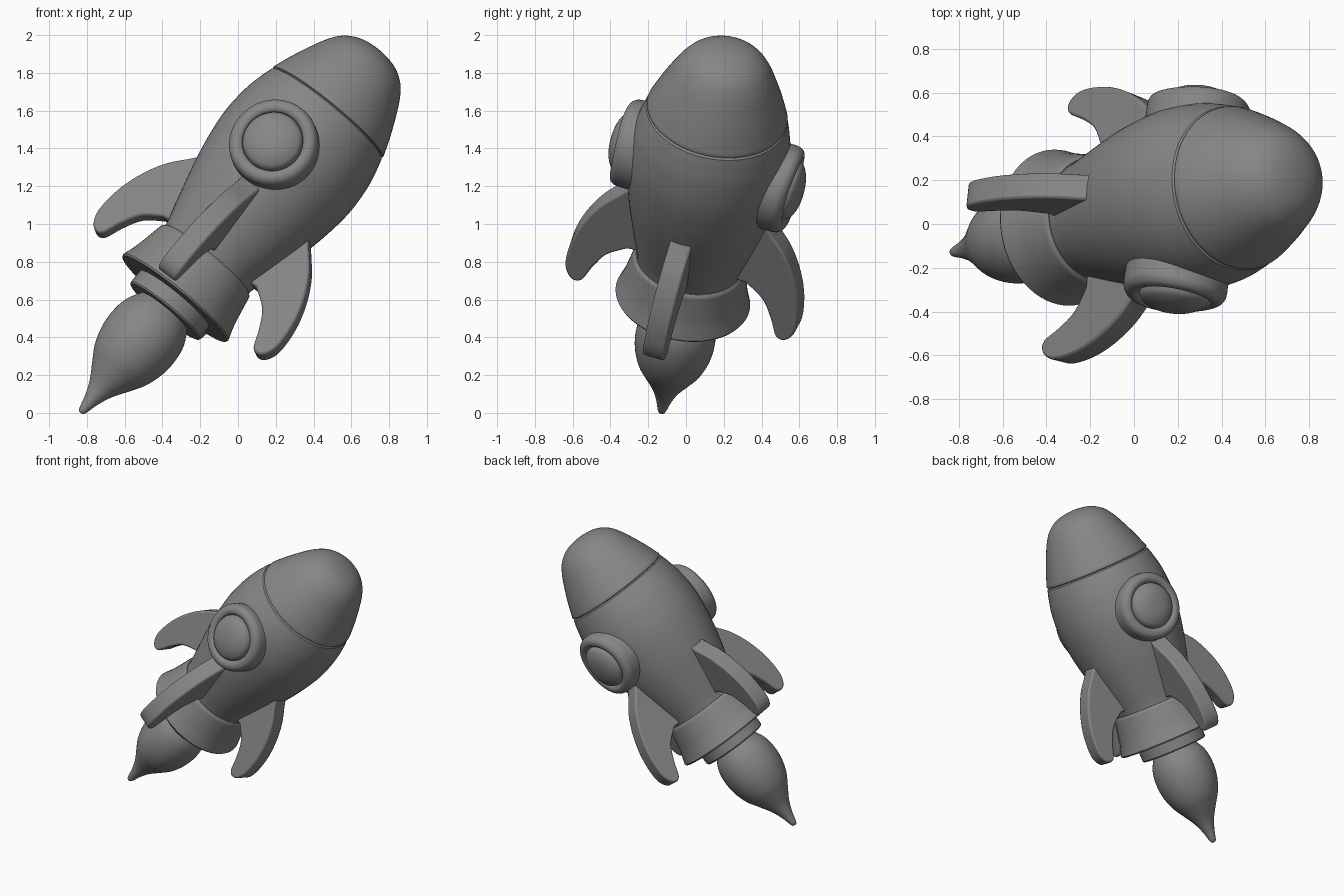
import bpy, bmesh, math
from mathutils import Matrix, Vector

if "Cube" in bpy.data.objects:
    bpy.data.objects.remove(bpy.data.objects["Cube"])

# Tilted rocket frame: local z runs from the flame tip to the nose
axis = Vector((0.63, 0.142, 0.766)).normalized()
front = Vector((0, -1, 0))
v = (front - axis * front.dot(axis)).normalized()
u = v.cross(axis).normalized()
if u.x < 0:
    u = -u
a = math.radians(16)
X = u * math.cos(a) + v * math.sin(a)
Z = axis
Y = Z.cross(X)
FRAME = Matrix((X, Y, Z)).transposed().to_4x4()
FRAME.translation = (-0.833, -0.13, 0.0)

GREY = bpy.data.materials.new("dark_grey")
GREY.diffuse_color = (0.24, 0.24, 0.24, 1)
GREY.use_nodes = True
GREY.node_tree.nodes["Principled BSDF"].inputs["Base Color"].default_value = GREY.diffuse_color


def smooth_path(pts, n=5):
    """Catmull-Rom curve through a few 2D points."""
    p = [Vector(q) for q in pts]
    m = len(p)
    out = []
    for i in range(m - 1):
        p0, p1, p2, p3 = p[max(i - 1, 0)], p[i], p[i + 1], p[min(i + 2, m - 1)]
        for k in range(n):
            t = k / n
            out.append(0.5 * (2 * p1 + (p2 - p0) * t + (2 * p0 - 5 * p1 + 4 * p2 - p3) * t * t
                              + (3 * p1 - p0 - 3 * p2 + p3) * t ** 3))
    out.append(p[-1])
    return out


def finish(name, bm, matrix):
    bmesh.ops.remove_doubles(bm, verts=bm.verts, dist=1e-5)
    bmesh.ops.recalc_face_normals(bm, faces=bm.faces)
    me = bpy.data.meshes.new(name)
    bm.to_mesh(me)
    bm.free()
    me.materials.append(GREY)
    ob = bpy.data.objects.new(name, me)
    bpy.context.collection.objects.link(ob)
    ob.matrix_world = matrix
    bpy.ops.object.select_all(action='DESELECT')
    ob.select_set(True)
    bpy.context.view_layer.objects.active = ob
    bpy.ops.object.shade_smooth_by_angle(angle=math.radians(35))
    return ob


def lathe(name, profile, matrix=FRAME, steps=64, bend=0.0):
    """Spin (radius, height) points around local z; bend wraps the part onto the hull."""
    bm = bmesh.new()
    vs = [bm.verts.new((max(r, 0), 0, h)) for r, h in profile]
    es = [bm.edges.new(e) for e in zip(vs, vs[1:])]
    bmesh.ops.spin(bm, geom=vs + es, cent=(0, 0, 0), axis=(0, 0, 1),
                   angle=math.tau, steps=steps, use_duplicate=False)
    bmesh.ops.remove_doubles(bm, verts=bm.verts, dist=1e-5)
    for p in bm.verts:
        p.co.z -= bend * (p.co.x ** 2 + 0.4 * p.co.y ** 2)
    return finish(name, bm, matrix)


# Hull, nose cap, flared collar, nozzle and flame
lathe("hull", [(0, 1.0)] + smooth_path(
    [(0.275, 1.0), (0.29, 1.09), (0.325, 1.22), (0.38, 1.43), (0.412, 1.6), (0.426, 1.75),
     (0.417, 1.9), (0.397, 2.0), (0.378, 2.067)]) + [(0.364, 2.077), (0, 2.077)])
lathe("nose_cap", [(0, 2.07), (0.36, 2.07), (0.374, 2.08)] + smooth_path(
    [(0.376, 2.088), (0.334, 2.2), (0.283, 2.315), (0.246, 2.385), (0.202, 2.442),
     (0.14, 2.484), (0.07, 2.504), (0, 2.51)]))
lathe("collar", [(0, 1.06), (0.288, 1.06), (0.3, 1.05)] + smooth_path(
    [(0.303, 1.04), (0.316, 0.97), (0.335, 0.88), (0.36, 0.80)])
    + [(0.354, 0.79), (0, 0.79)])
lathe("nozzle", [(0, 0.82), (0.235, 0.82), (0.235, 0.712), (0.228, 0.703), (0, 0.703)])
lathe("flame", smooth_path(
    [(0, 0), (0.02, 0.012), (0.042, 0.09), (0.075, 0.17), (0.13, 0.26), (0.174, 0.335),
     (0.204, 0.43), (0.212, 0.53), (0.195, 0.63), (0.14, 0.73)]) + [(0, 0.73)])

# Porthole with domed glass on the front and back
for side, turn in (("front", 90), ("back", -90)):
    m = FRAME @ Matrix.Translation((0, 0, 1.71)) @ Matrix.Rotation(math.radians(turn), 4, 'X')
    lathe(side + "_window_ring", [(0.238, 0.34)] + smooth_path(
        [(0.238, 0.445), (0.234, 0.472), (0.217, 0.492), (0.19, 0.496), (0.168, 0.484),
         (0.16, 0.465)]) + [(0.16, 0.34), (0.238, 0.34)], m, bend=0.6)
    lathe(side + "_window_glass", [(0, 0.35), (0.162, 0.35)] + smooth_path(
        [(0.160, 0.475), (0.145, 0.5), (0.1, 0.521), (0.05, 0.53), (0, 0.532)]), m, bend=0.4)

# Four swept fins: (angle, lengthwise stretch, outward reach)
outline = smooth_path([(0.36, 1.49), (0.42, 1.42), (0.495, 1.335), (0.56, 1.22), (0.605, 1.09),
                       (0.622, 0.96), (0.612, 0.875), (0.572, 0.825), (0.522, 0.835),
                       (0.48, 0.93), (0.42, 1.03), (0.32, 1.10)], 4)
outline += [Vector((0.2, 1.10)), Vector((0.2, 1.44))]
fins = {"lower": (0, 1.01, 1.0), "back": (88, 1.08, 1.035),
        "upper": (182, 1.01, 0.99), "front": (274.5, 1.06, 1.035)}
for name, (angle, stretch, reach) in fins.items():
    bm = bmesh.new()
    face = bm.faces.new([bm.verts.new((r * reach, -0.06, 1.44 + (h - 1.44) * stretch))
                         for r, h in outline])
    ext = bmesh.ops.extrude_face_region(bm, geom=[face])
    bmesh.ops.translate(bm, vec=(0, 0.12, 0),
                        verts=[g for g in ext["geom"] if isinstance(g, bmesh.types.BMVert)])
    fin = finish(name + "_fin", bm, FRAME @ Matrix.Rotation(math.radians(angle), 4, 'Z'))
    bev = fin.modifiers.new("soft_edges", 'BEVEL')
    bev.width = 0.012
    bev.segments = 2
    bev.limit_method = 'ANGLE'
    bev.angle_limit = math.radians(50)
